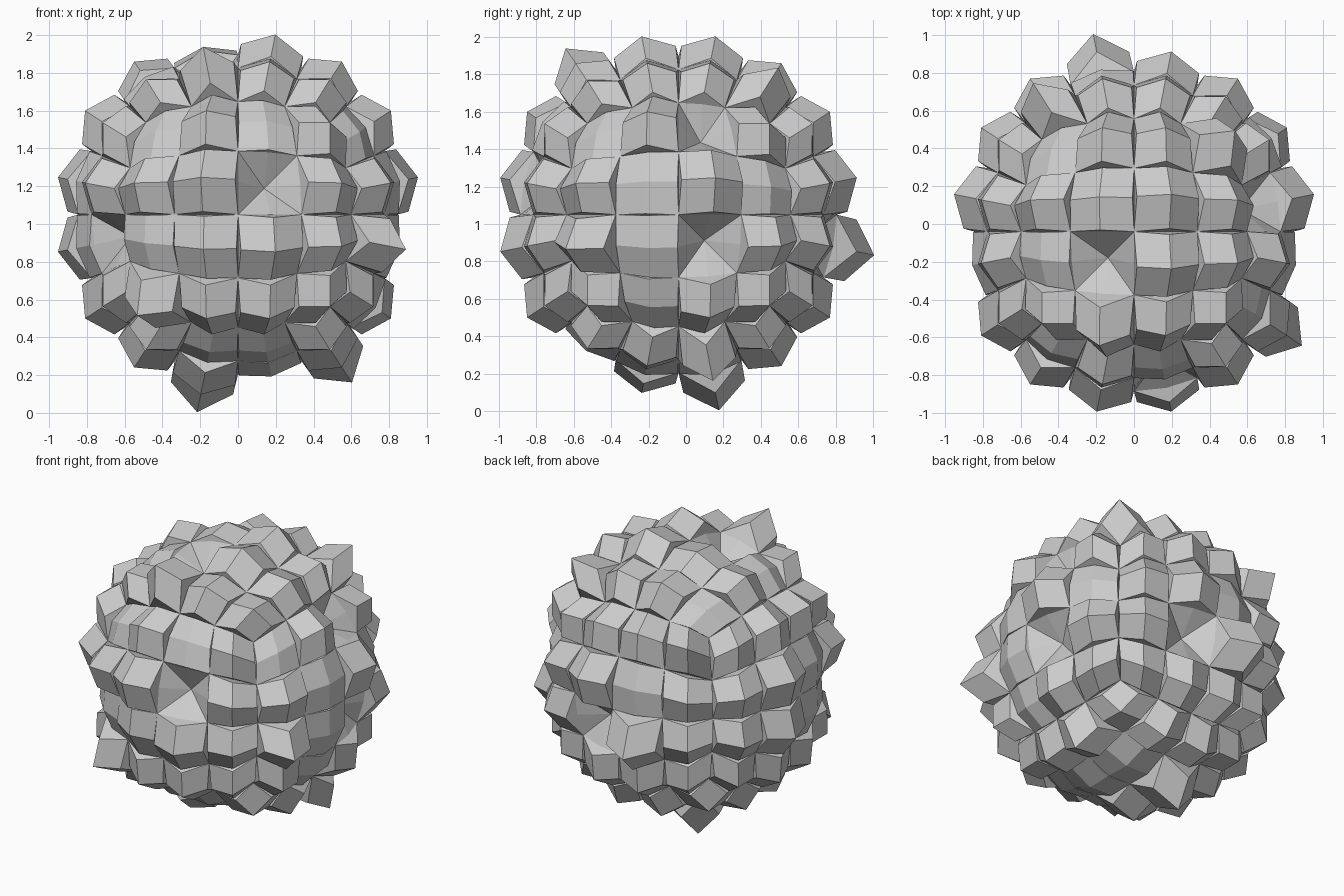
import bpy
from math import tan, radians
from mathutils import Vector

if "Cube" in bpy.data.objects:
    bpy.data.objects.remove(bpy.data.objects["Cube"])

R = 0.845
CENTRE = Vector((0, -0.04, 1.05))
# d = normal bump, m = medium, l = low, p = pit, s = spike
HEIGHT = {'d': 0.148, 'm': 0.08, 'l': 0.048, 'p': -0.15, 's': 0.245}
X, Y, Z = Vector((1, 0, 0)), Vector((0, 1, 0)), Vector((0, 0, 1))
CUTS = [-45, -23.4, 0, 23.4, 45]    # cell borders in degrees

# each cube side: outward axis, u axis, v axis, bump rows from high v to low v
SIDES = [
    (-Y, X, Z, ["ldld", "ddpd", "lmdd", "sddd"]),   # front
    (Y, X, Z, ["sddd", "dldd", "dspd", "dddd"]),    # back
    (X, Y, Z, ["ldpd", "dldl", "slpd", "dldd"]),    # right
    (-X, Y, Z, ["dddd", "dldd", "pldd", "dddd"]),   # left
    (Z, X, Y, ["ldds", "dmdd", "lpdd", "dsdd"]),    # top
    (-Z, X, Y, ["dddd", "dsls", "ddld", "dlld"]),   # bottom
]

verts, faces = [], []


def on_ball(w, u, v, a, b):
    """Unit direction of equal-angle cube-sphere point."""
    return (w + u * tan(radians(a)) + v * tan(radians(b))).normalized()


def add_bump(w, u, v, col, row, h):
    """One cell: fixed corners, edge middles and centre pushed along its normal."""
    n = on_ball(w, u, v, (CUTS[col] + CUTS[col + 1]) / 2, (CUTS[row] + CUTS[row + 1]) / 2)
    ring = [(0, 0), (1, 0), (1, 1), (0, 1)]
    if u.cross(v).dot(w) < 0:
        ring.reverse()
    corners = [on_ball(w, u, v, CUTS[col + i], CUTS[row + j]) * R for i, j in ring]
    lift = n * max(h, 0) * 0.53
    mids = [(corners[k] + corners[(k + 1) % 4]).normalized() * R + lift
            for k in range(4)]
    o = len(verts)
    verts.extend(p + CENTRE for p in corners + mids + [n * (R + h)])
    for k in range(4):
        c, c2, m, m0 = o + k, o + (k + 1) % 4, o + 4 + k, o + 4 + (k - 1) % 4
        if h < 0:    # sunken pyramid
            faces.extend([(c, m, o + 8), (m, c2, o + 8)])
        else:        # raised block with four flat tops and side walls
            faces.extend([(c, m, o + 8, m0), (c, c2, m)])


for w, u, v, rows in SIDES:
    for r, row in enumerate(rows):
        for c, kind in enumerate(row):
            add_bump(w, u, v, c, 3 - r, HEIGHT[kind])

# faceted bumpy ball
mesh = bpy.data.meshes.new("bumpy_ball")
mesh.from_pydata(verts, [], faces)
mesh.update()
ball = bpy.data.objects.new("bumpy_ball", mesh)
bpy.context.collection.objects.link(ball)
